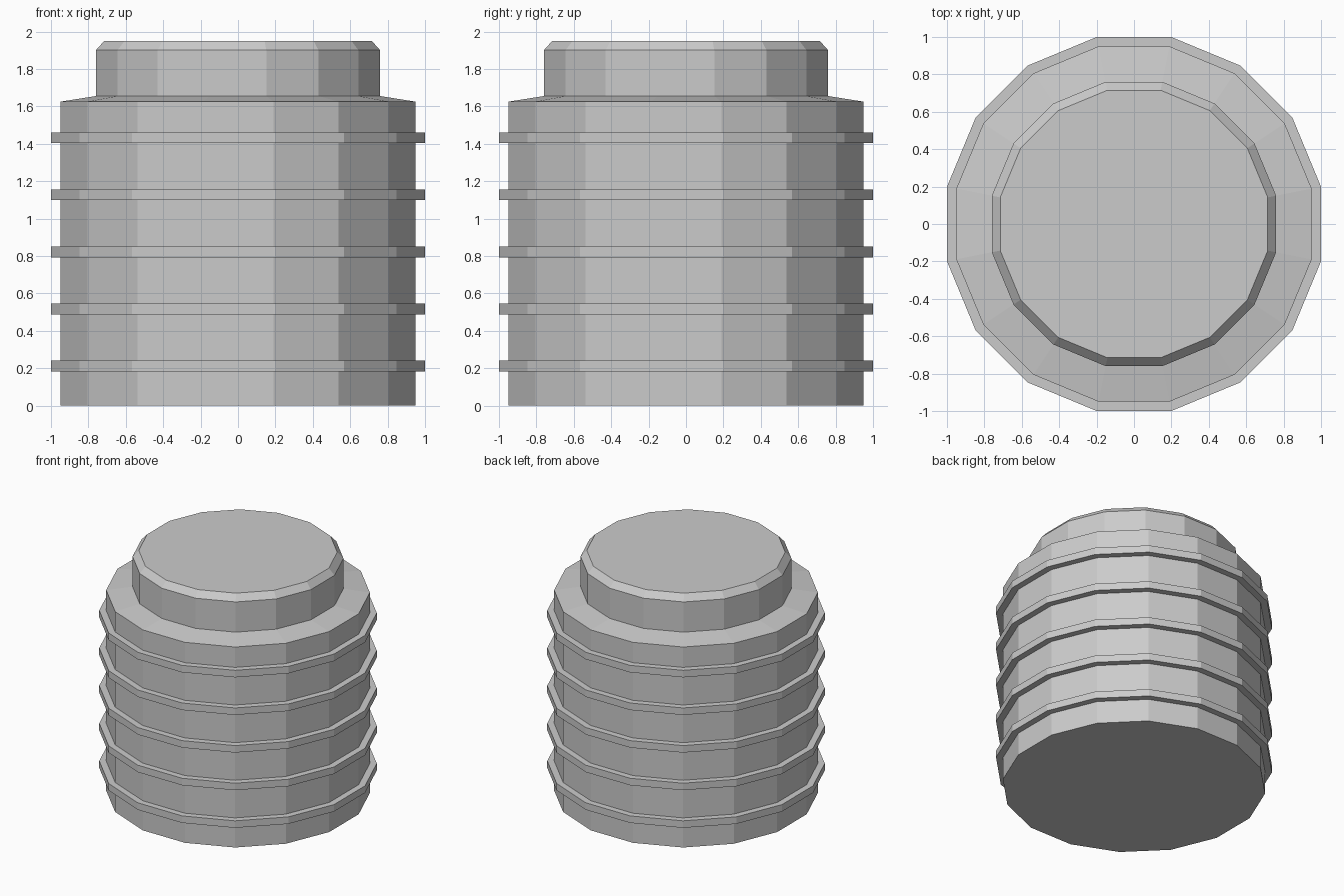
import bpy
import bmesh
from math import pi, cos, sin

SIDES = 16

cube = bpy.data.objects.get("Cube")
if cube:
    bpy.data.objects.remove(cube, do_unlink=True)

# Plain grey for every part
grey = bpy.data.materials.new("plain_grey")
grey.use_nodes = True
grey.diffuse_color = (0.6, 0.6, 0.6, 1)
grey.node_tree.nodes["Principled BSDF"].inputs["Base Color"].default_value = grey.diffuse_color


def lathe(name, profile, closed=False):
    """Turn (flat-side distance, height) points into a faceted solid."""
    bm = bmesh.new()
    loops = []
    for apothem, z in profile:
        r = apothem / cos(pi / SIDES)
        angles = [(i + 0.5) * 2 * pi / SIDES for i in range(SIDES)]
        loops.append([bm.verts.new((r * cos(a), r * sin(a), z)) for a in angles])
    pairs = list(zip(loops, loops[1:]))
    if closed:
        pairs.append((loops[-1], loops[0]))
    else:
        bm.faces.new(loops[0])
        bm.faces.new(loops[-1])
    for low, high in pairs:
        for i in range(SIDES):
            j = (i + 1) % SIDES
            bm.faces.new((low[i], low[j], high[j], high[i]))
    bmesh.ops.recalc_face_normals(bm, faces=bm.faces)
    mesh = bpy.data.meshes.new(name)
    bm.to_mesh(mesh)
    bm.free()
    mesh.materials.append(grey)
    obj = bpy.data.objects.new(name, mesh)
    bpy.context.collection.objects.link(obj)
    return obj


# Barrel with sloped shoulder and chamfered cap
lathe("barrel_and_cap", [(0.95, 0), (0.95, 1.625), (0.76, 1.655),
                         (0.76, 1.9), (0.715, 1.95)])

# Evenly spaced ribs around the barrel
for n in range(5):
    z = 0.183 + n * 0.305
    lathe(f"rib_{n + 1}", [(0.94, z), (1, z), (1, z + 0.057), (0.94, z + 0.057)], closed=True)
